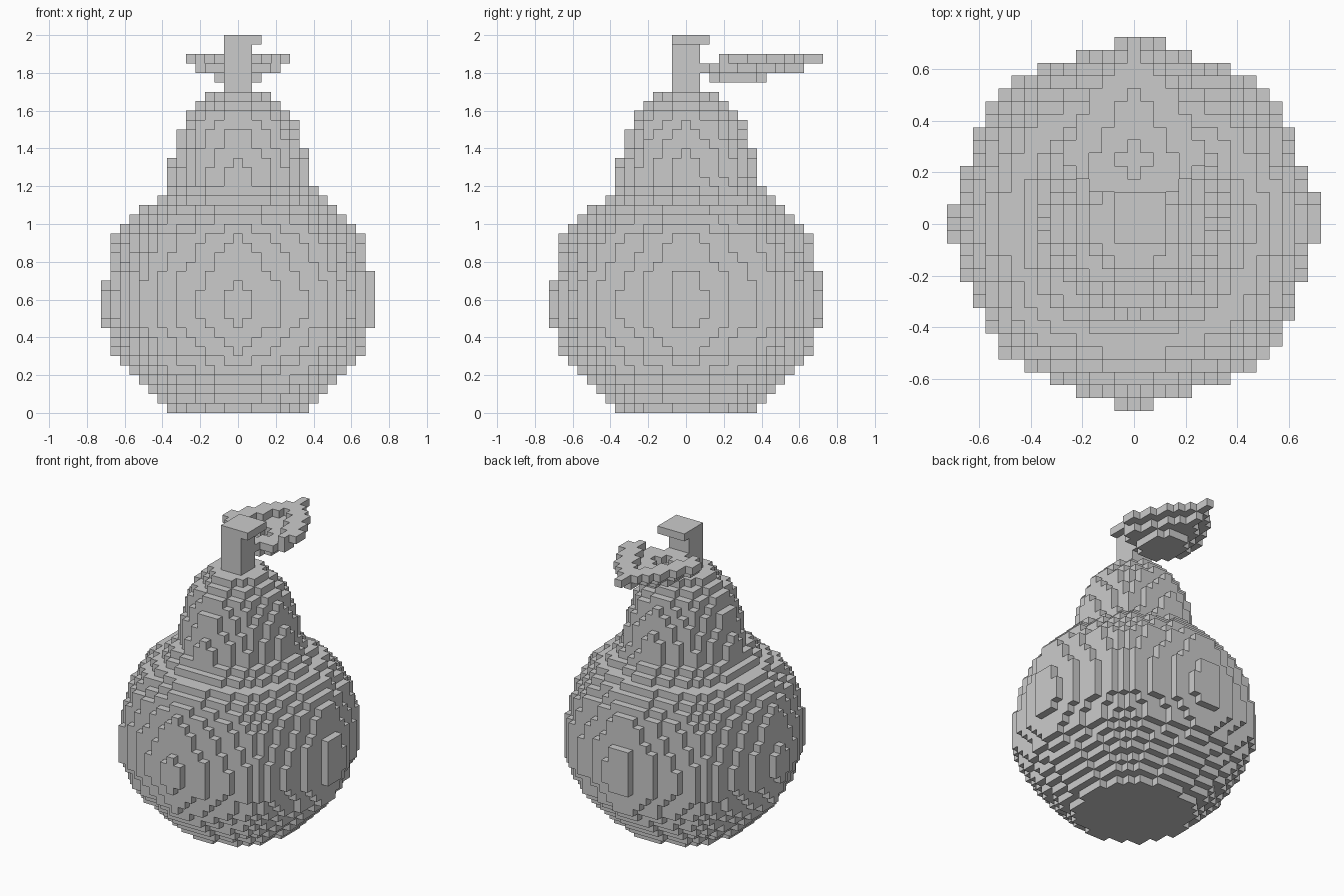
import bpy
import bmesh
import math
from mathutils import Vector

VOXEL = 0.05

cube = bpy.data.objects.get("Cube")
if cube:
    bpy.data.objects.remove(cube, do_unlink=True)

grey = bpy.data.materials.new("plain grey")
grey.use_nodes = True
grey.diffuse_color = (0.6, 0.6, 0.6, 1)
grey.node_tree.nodes["Principled BSDF"].inputs["Base Color"].default_value = grey.diffuse_color


def voxel_object(name, cells):
    """Build only the exposed faces of a set of (i, j, k) cells."""
    bm = bmesh.new()
    verts = {}

    def corner(p):
        key = tuple(round(c * 2) for c in p)
        if key not in verts:
            verts[key] = bm.verts.new(p * VOXEL)
        return verts[key]

    for cell in cells:
        centre = Vector(cell) + Vector((0, 0, 0.5))
        for axis in range(3):
            for sign in (-1, 1):
                neighbour = list(cell)
                neighbour[axis] += sign
                if tuple(neighbour) in cells:
                    continue
                n, u, v = Vector(), Vector(), Vector()
                n[axis] = sign / 2
                u[(axis + 1) % 3] = 0.5
                v[(axis + 2) % 3] = sign / 2
                ring = [centre + n + a * u + b * v
                        for a, b in ((-1, -1), (1, -1), (1, 1), (-1, 1))]
                bm.faces.new([corner(p) for p in ring])
    mesh = bpy.data.meshes.new(name)
    bm.to_mesh(mesh)
    bm.free()
    mesh.materials.append(grey)
    obj = bpy.data.objects.new(name, mesh)
    bpy.context.collection.objects.link(obj)
    return obj


def box(xs, ys, zs):
    return {(i, j, k) for i in range(*xs) for j in range(*ys) for k in range(*zs)}


def fruit_layers(radii, first, diagonal):
    """Stack discs of cells, ridged on the axes and scaled on the diagonals."""
    offset = 0.1
    cells = set()
    for k, radius in enumerate(radii, first):
        for i, j, _ in box((-15, 16), (-15, 16), (0, 1)):
            angle = math.atan2(j, i)
            shape = (1 + diagonal * math.sin(2 * angle) ** 2
                     - 0.04 * math.sin(4 * angle) ** 2)
            if math.hypot(i - offset, j - offset) <= radius * shape:
                cells.add((i, j, k))
    return cells


# Fruit body: round bulb with a slimmer neck, radii in cells per layer
bulb = [7.4, 8.6, 9.6, 10.6, 11.5, 12.2, 13.11, 13.3, 13.6,
        14.11, 14.2, 14.2, 14.2, 14.11, 14.0, 13.7, 13.5, 13.3, 13.11,
        12.3, 11.6, 10.6, 9.05, 8.05]
neck = [7.5, 7.4, 7.25, 7.05, 6.7, 6.4, 6.05, 5.5, 4.5, 3.5]
voxel_object("fruit_body", fruit_layers(bulb, 0, 0.015) | fruit_layers(neck, len(bulb), -0.04))

# Stem: square post with an overhanging cap
stem = box((-1, 2), (-1, 2), (34, 39)) | box((-1, 3), (-1, 3), (39, 40))
voxel_object("stem", stem)

# Leaf: shallow dished sheet in three layers, half-widths per row from base to tip
outer = [1, 3, 4, 5, 5, 4, 4, 3, 3, 2, 1, 0, 0]
inner = [1, 3, 3, 3, 2, 2, 1, 1, 0, -1, -1, -1, -1]
leaf = set()
for row, (wide, dip) in enumerate(zip(outer, inner)):
    j = row + 2
    for i in range(-wide, wide + 1):
        hollow = abs(i) + abs(j - 5) <= 1
        if j >= 4 and abs(i) > dip:
            leaf.add((i, j, 37))
        if j <= 12 and abs(i) <= min(4, dip + 1) and not hollow:
            leaf.add((i, j, 36))
        if 3 <= j <= 8 and abs(i) + max(0, abs(j - 5.5) - 1.5) <= 2:
            leaf.add((i, j, 35))
voxel_object("leaf", leaf)
